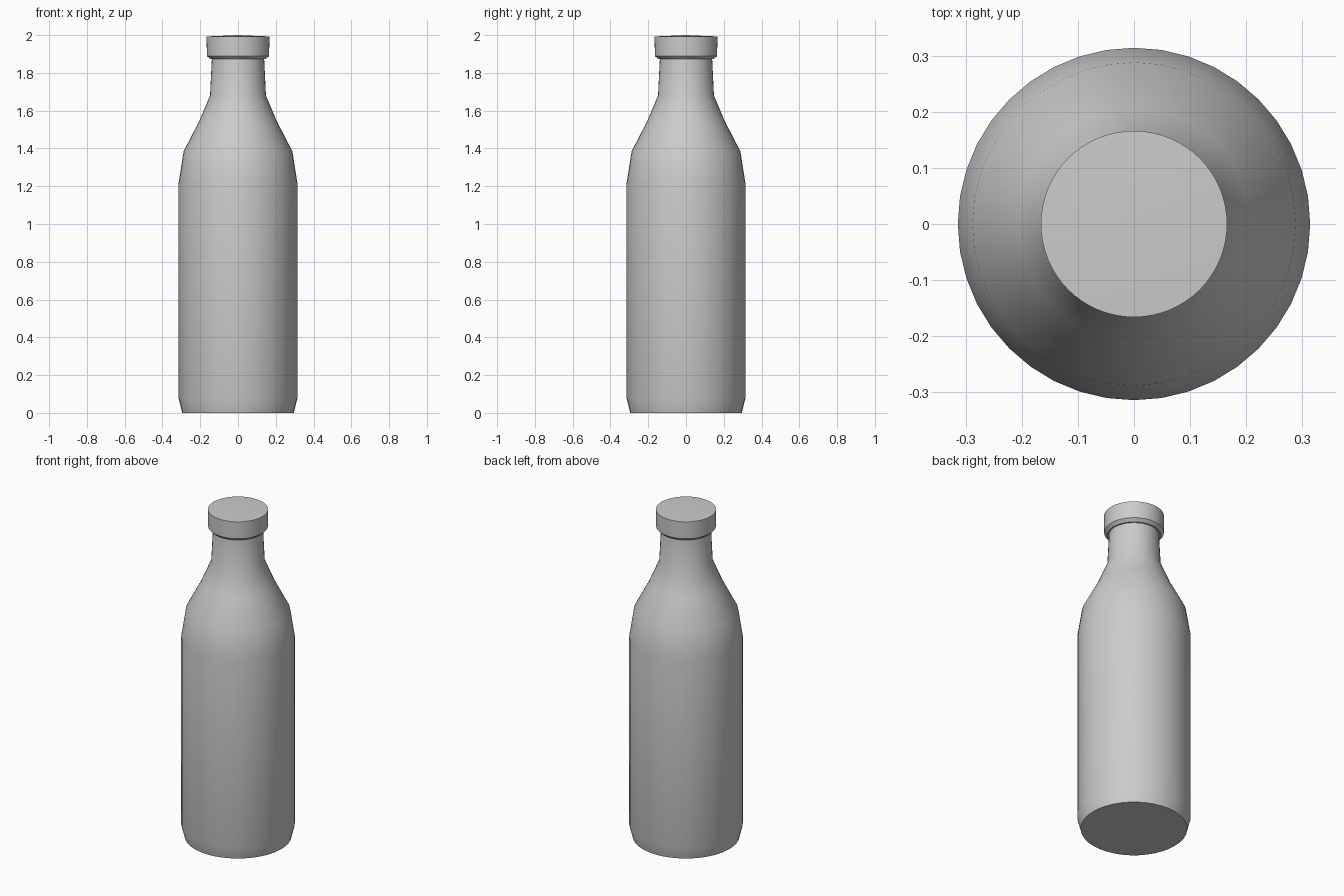
import bpy, bmesh, math

if "Cube" in bpy.data.objects:
    bpy.data.objects.remove(bpy.data.objects["Cube"], do_unlink=True)

# Single grey finish
grey = bpy.data.materials.new("plain grey")
grey.use_nodes = True
colour = (0.6, 0.6, 0.6, 1)
grey.diffuse_color = colour
grey.node_tree.nodes["Principled BSDF"].inputs["Base Color"].default_value = colour


def lathe(name, profile, sides, sharp):
    """Spin a (radius, height) profile, running bottom to top, around z."""
    bm = bmesh.new()
    rings = []
    for r, z in profile:
        if r == 0:
            rings.append([bm.verts.new((0, 0, z))] * sides)
        else:
            rings.append([bm.verts.new((r * math.cos(math.tau * i / sides),
                                        r * math.sin(math.tau * i / sides), z))
                          for i in range(sides)])
    for low, high in zip(rings, rings[1:]):
        for i in range(sides):
            j = (i + 1) % sides
            corners = dict.fromkeys((low[i], low[j], high[j], high[i]))
            bm.faces.new(list(corners))
    mesh = bpy.data.meshes.new(name)
    bm.to_mesh(mesh)
    bm.free()
    mesh.materials.append(grey)
    obj = bpy.data.objects.new(name, mesh)
    bpy.context.collection.objects.link(obj)
    bpy.ops.object.select_all(action="DESELECT")
    obj.select_set(True)
    bpy.context.view_layer.objects.active = obj
    bpy.ops.object.shade_smooth_by_angle(angle=math.radians(sharp))
    return obj


# Bottle: flat base, straight wall, sloping shoulder, slightly tapered neck
lathe("bottle_body", [(0, 0), (0.295, 0), (0.314, 0.075), (0.314, 1.22),
                      (0.288, 1.385), (0.205, 1.545), (0.148, 1.68),
                      (0.138, 1.885), (0, 1.885)], 40, 40)

# Cap: bevelled lower lip and very shallow domed top
lathe("bottle_cap", [(0, 1.873), (0.147, 1.873), (0.165, 1.89),
                     (0.166, 1.993), (0, 2.0)], 64, 30)
